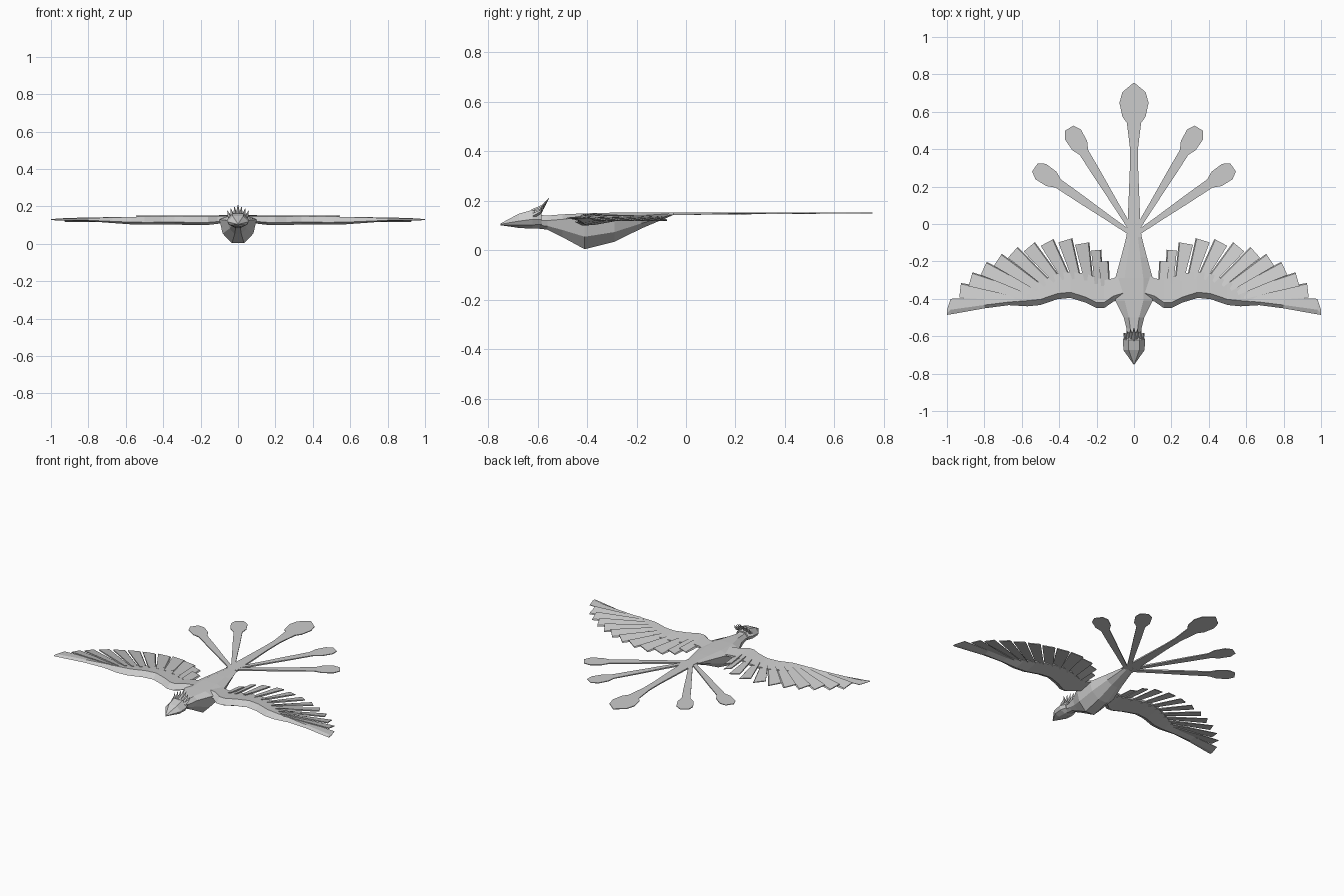
import bpy, bmesh
from mathutils import Vector

if "Cube" in bpy.data.objects:
    bpy.data.objects.remove(bpy.data.objects["Cube"], do_unlink=True)

grey = bpy.data.materials.new("plain_grey")
grey.use_nodes = True
colour = (0.6, 0.6, 0.6, 1)
grey.diffuse_color = colour
grey.node_tree.nodes["Principled BSDF"].inputs["Base Color"].default_value = colour


def finish(bm, name, mirror=False):
    bmesh.ops.recalc_face_normals(bm, faces=bm.faces)
    mesh = bpy.data.meshes.new(name)
    bm.to_mesh(mesh)
    bm.free()
    mesh.materials.append(grey)
    ob = bpy.data.objects.new(name, mesh)
    bpy.context.collection.objects.link(ob)
    if mirror:
        ob.modifiers.new("mirror", 'MIRROR').use_clip = False
    return ob


def loft(bm, rings):
    """Join closed rings of equal size and cap both ends."""
    loops = [[bm.verts.new(p) for p in ring] for ring in rings]
    n = len(loops[0])
    for a, b in zip(loops, loops[1:]):
        for i in range(n):
            j = (i + 1) % n
            bm.faces.new((a[i], a[j], b[j], b[i]))
    bm.faces.new(loops[0])
    bm.faces.new(loops[-1])


def body_ring(y, w, top, mid, low):
    """Flat-backed cross-section with a rounded keel."""
    half = [(0.5, top), (1, mid), (0.82, mid + (low - mid) * 0.6), (0.32, low)]
    right = [(w * x, y, z) for x, z in half]
    return right + [(-x, y, z) for x, y, z in reversed(right)]


# Body from neck to rump: y, half width, back, flank and belly heights
bm = bmesh.new()
loft(bm, [body_ring(*s) for s in (
    (-0.62, 0.035, 0.145, 0.12, 0.09),
    (-0.56, 0.04, 0.14, 0.12, 0.083),
    (-0.5, 0.055, 0.145, 0.125, 0.053),
    (-0.41, 0.1, 0.149, 0.13, 0.004),
    (-0.29, 0.1, 0.152, 0.132, 0.034),
    (-0.18, 0.07, 0.153, 0.14, 0.088),
    (-0.05, 0.036, 0.153, 0.149, 0.143))])
finish(bm, "body")

# Head tapering into the beak
bm = bmesh.new()
loft(bm, [body_ring(*s) for s in (
    (-0.75, 0.003, 0.108, 0.105, 0.101),
    (-0.675, 0.056, 0.148, 0.118, 0.09),
    (-0.62, 0.06, 0.163, 0.125, 0.087),
    (-0.585, 0.045, 0.15, 0.125, 0.092))])
finish(bm, "head")

# Crest of swept-back spikes
bm = bmesh.new()
for i in range(-3, 4):
    x, a = i * 0.014, abs(i)
    base = Vector((x, -0.62, 0.157 - a * 0.006))
    bend = Vector((x * 1.15, -0.578 - a * 0.003, 0.177 - a * 0.007))
    tip = Vector((x * 1.35, -0.555 - a * 0.009, 0.21 - a * 0.011))
    rings = []
    for p, r in ((base, 0.011), (bend, 0.008), (tip, 0.001)):
        rings.append([p + Vector(o) * r for o in
                      ((1, 0, 0), (0, -0.6, 0.7), (-1, 0, 0), (0, 0.6, -0.7))])
    loft(bm, rings)
finish(bm, "crest")

# Wing arm with its long outermost feather: x, leading y, trailing y, top z, depth
bm = bmesh.new()
rings = []
for x, lead, trail, z, d in (
        (0.06, -0.4, -0.27, 0.147, 0.035),
        (0.11, -0.415, -0.29, 0.147, 0.04),
        (0.16, -0.45, -0.3, 0.147, 0.046),
        (0.2, -0.45, -0.285, 0.147, 0.047),
        (0.26, -0.42, -0.265, 0.147, 0.046),
        (0.34, -0.395, -0.255, 0.148, 0.045),
        (0.41, -0.402, -0.265, 0.147, 0.045),
        (0.5, -0.433, -0.305, 0.146, 0.044),
        (0.57, -0.44, -0.34, 0.144, 0.04),
        (0.67, -0.434, -0.378, 0.141, 0.03),
        (0.8, -0.451, -0.392, 0.138, 0.017),
        (0.98, -0.483, -0.4, 0.134, 0.008),
        (1.0, -0.486, -0.46, 0.133, 0.006)):
    ridge = min(0.03, (trail - lead) * 0.3)
    rings.append([(x, lead, z - d * 0.7), (x, lead + ridge, z),
                  (x, trail, z - d * 0.25), (x, trail, z - d * 0.55),
                  (x, lead + ridge, z - d)])
loft(bm, rings)
finish(bm, "wings", mirror=True)

# Flight feathers fanned along the trailing edge: root x, root y, tip x, tip y
bm = bmesh.new()
for rx, ry, tx, ty in (
        (0.155, -0.33, 0.165, -0.2), (0.19, -0.32, 0.205, -0.14),
        (0.245, -0.3, 0.28, -0.105), (0.31, -0.29, 0.37, -0.088),
        (0.365, -0.29, 0.467, -0.1), (0.415, -0.3, 0.562, -0.124),
        (0.465, -0.32, 0.65, -0.154), (0.51, -0.34, 0.73, -0.194),
        (0.55, -0.36, 0.805, -0.24), (0.585, -0.38, 0.875, -0.298),
        (0.62, -0.395, 0.93, -0.357)):
    root, tip = Vector((rx, ry, 0.131)), Vector((tx, ty, 0.128))
    along = (tip - root).normalized()
    side = along.cross(Vector((0, 0, 1))).normalized()
    tip_half = 0.036 if tx > 0.25 else 0.024
    rings = []
    for p, h, t in ((root, 0.021, 0.006), (tip, tip_half, 0.003)):
        outer, inner = p + side * h, p - side * h
        up = Vector((0, 0, t))
        slant = Vector((0, 0, 0.007))
        rings.append([outer + slant + up, inner - slant + up,
                      inner - slant - up - side * 0.006, outer + slant - up])
    loft(bm, rings)
finish(bm, "flight_feathers", mirror=True)


def plume(name, start, end, profile, mirror):
    """Thin tail feather; profile gives fraction along and half width."""
    bm = bmesh.new()
    a, b = Vector(start), Vector(end)
    side = (b - a).cross(Vector((0, 0, 1))).normalized()
    rings = []
    for f, h in profile:
        p = a.lerp(b, f)
        t = Vector((0, 0, 0.005 - 0.003 * f))
        rings.append([p + side * h + t, p - side * h + t,
                      p - side * h - t, p + side * h - t])
    loft(bm, rings)
    finish(bm, name, mirror)


# Long central tail feather and two pairs at the sides
plume("centre_tail_feather", (0, -0.07, 0.148), (0, 0.755, 0.151),
      ((0, 0.04), (0.12, 0.033), (0.45, 0.022), (0.58, 0.022), (0.74, 0.038),
       (0.78, 0.062), (0.87, 0.078), (0.94, 0.062), (1, 0.002)), False)
side_profile = ((0, 0.012), (0.25, 0.016), (0.55, 0.023), (0.76, 0.026),
                (0.83, 0.047), (0.94, 0.05), (1, 0.026))
plume("inner_tail_feathers", (0.015, -0.03, 0.148), (0.347, 0.512, 0.15),
      side_profile, True)
plume("outer_tail_feathers", (0.01, -0.055, 0.147), (0.53, 0.302, 0.149),
      side_profile, True)
